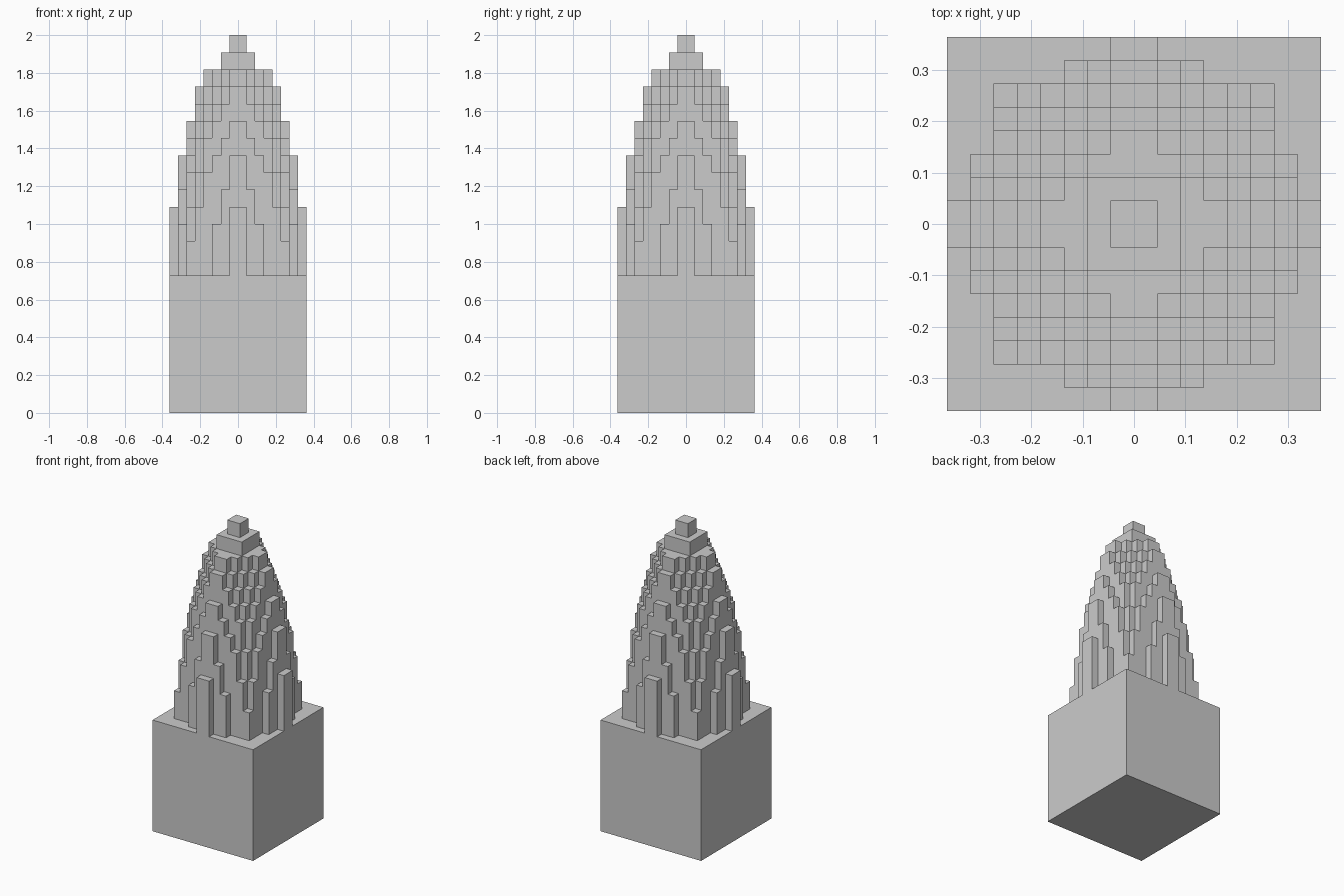
import bpy
import bmesh

cube = bpy.data.objects.get("Cube")
if cube:
    bpy.data.objects.remove(cube, do_unlink=True)

U = 1 / 22      # width of one grid cell
BASE = 16       # base height in cells

# Column heights of one eighth of the tower: row a, then b = a, a+1, ...
EIGHTH = [
    [44, 42, 40, 40, 38, 34, 30, 24],
    [42, 40, 38, 36, 32, 26],
    [38, 36, 34, 30, 22],
    [34, 32, 28],
    [28, 24],
    [20],
]


def height(i, j):
    """Column height for cell (i, j), mirrored across both axes and diagonals."""
    a, b = sorted(max(k, -1 - k) for k in (i, j))
    if a < len(EIGHTH) and b - a < len(EIGHTH[a]):
        return EIGHTH[a][b - a]
    return BASE


def make_object(name, bm, material):
    mesh = bpy.data.meshes.new(name)
    bm.to_mesh(mesh)
    bm.free()
    mesh.materials.append(material)
    obj = bpy.data.objects.new(name, mesh)
    bpy.context.collection.objects.link(obj)
    return obj


stone = bpy.data.materials.new("grey_stone")
stone.use_nodes = True
colour = (0.6, 0.6, 0.6, 1)
stone.diffuse_color = colour
stone.node_tree.nodes["Principled BSDF"].inputs["Base Color"].default_value = colour

# Cube base
bm = bmesh.new()
bmesh.ops.create_cube(bm, size=16 * U)
bmesh.ops.translate(bm, verts=bm.verts, vec=(0, 0, 8 * U))
make_object("base", bm, stone)

# Stepped spire: a cap on every column and a wall down to each lower neighbour
bm = bmesh.new()


def quad(*corners):
    bm.faces.new([bm.verts.new((x * U, y * U, z * U)) for x, y, z in corners])


for i in range(-8, 8):
    for j in range(-8, 8):
        h = height(i, j)
        if h == BASE:
            continue
        ring = [(i, j), (i + 1, j), (i + 1, j + 1), (i, j + 1)]
        quad(*[(x, y, h) for x, y in ring])
        for k, (dx, dy) in enumerate([(0, -1), (1, 0), (0, 1), (-1, 0)]):
            low = height(i + dx, j + dy)
            if low < h:
                p, q = ring[k], ring[(k + 1) % 4]
                quad((*p, low), (*q, low), (*q, h), (*p, h))

bmesh.ops.remove_doubles(bm, verts=bm.verts, dist=U / 100)
# Merge flat neighbouring faces into larger terraces
bmesh.ops.dissolve_limit(bm, angle_limit=0.01, verts=bm.verts, edges=bm.edges)
make_object("stepped_spire", bm, stone)
